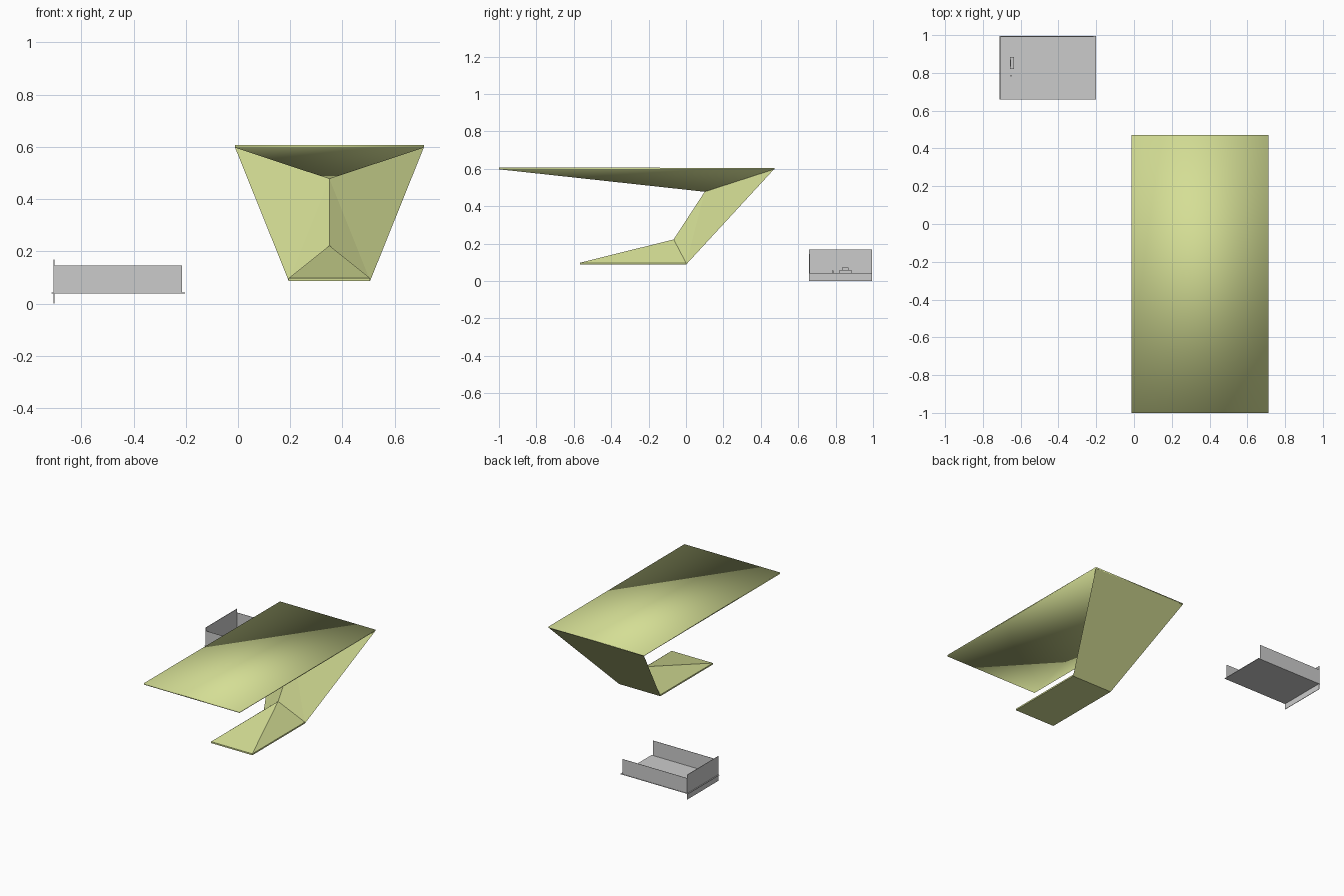
import bpy

cube = bpy.data.objects.get("Cube")
if cube:
    bpy.data.objects.remove(cube, do_unlink=True)


def material(name, color):
    mat = bpy.data.materials.new(name)
    mat.use_nodes = True
    mat.diffuse_color = (*color, 1)
    mat.node_tree.nodes["Principled BSDF"].inputs["Base Color"].default_value = (*color, 1)
    return mat


green = material("pale_green", (0.66, 0.73, 0.30))
grey = material("light_grey", (0.60, 0.60, 0.60))


def build(name, verts, faces, mat, smooth=False):
    mesh = bpy.data.meshes.new(name)
    mesh.from_pydata(verts, [], faces)
    mesh.materials.append(mat)
    for poly in mesh.polygons:
        poly.use_smooth = smooth
    obj = bpy.data.objects.new(name, mesh)
    bpy.context.collection.objects.link(obj)
    return obj


def rect(half, y0, y1, z0, z1):
    """Four corners: near left, near right, far right, far left."""
    return [(MID - half, y0, z0), (MID + half, y0, z0),
            (MID + half, y1, z1), (MID - half, y1, z1)]


def box(name, x0, x1, y0, y1, z0, z1, mat):
    verts = [(x, y, z) for z in (z0, z1) for x, y in ((x0, y0), (x1, y0), (x1, y1), (x0, y1))]
    return build(name, verts, [(3, 2, 1, 0), (4, 5, 6, 7)] + SIDES, mat)


# Shared layout of the folded shelter
MID = 0.35
TOP_HALF, FOOT_HALF = 0.362, 0.156
FRONT, BACK = -1.0, 0.472
UPPER_FOLD = (MID, 0.10, 0.48)
LOWER_FOLD = (MID, -0.066, 0.225)
SIDES = [(i, (i + 1) % 4, (i + 1) % 4 + 4, i + 4) for i in range(4)]

# Roof slab with a faceted underside falling to the upper fold
build("roof",
      rect(TOP_HALF, FRONT, BACK, 0.6, 0.6) + rect(TOP_HALF, FRONT, BACK, 0.61, 0.607) + [UPPER_FOLD],
      SIDES + [(4, 5, 6, 7)] + [((i + 1) % 4, i, 8) for i in range(4)],
      green, smooth=True)

# Leaning back wall: flat outside, creased along the middle inside
build("back_wall",
      rect(FOOT_HALF, 0.0, BACK, 0.09, 0.602) [:2]
      + rect(TOP_HALF, 0.0, BACK, 0.09, 0.602)[2:] + [LOWER_FOLD, UPPER_FOLD],
      [(0, 3, 2, 1), (0, 4, 5), (0, 5, 3), (4, 1, 5), (1, 2, 5), (0, 1, 4), (3, 5, 2)], green)

# Foot slab with a ridge rising to the lower fold
build("foot",
      rect(FOOT_HALF, -0.568, 0, 0.09, 0.09) + rect(FOOT_HALF, -0.568, 0, 0.1, 0.1) + [LOWER_FOLD],
      SIDES + [(3, 2, 1, 0)] + [(i + 4, (i + 1) % 4 + 4, 8) for i in range(4)], green)

# Open tray: floor, two long walls and one taller end wall
box("tray_floor", -0.713, -0.202, 0.658, 0.995, 0.042, 0.046, grey)
for side, y in (("front", 0.66), ("back", 0.991)):
    box("tray_" + side + "_wall", -0.704, -0.214, y, y + 0.002, 0.046, 0.148, grey)
box("tray_end_wall", -0.706, -0.703, 0.658, 0.995, 0.003, 0.172, grey)

# Tiny furniture on the tray floor
box("bench", -0.657, -0.636, 0.82, 0.885, 0.046, 0.062, grey)
box("bench_back", -0.654, -0.650, 0.835, 0.87, 0.062, 0.075, grey)
box("stool", -0.655, -0.648, 0.78, 0.788, 0.046, 0.06, grey)

# Rest the model on the ground
bpy.context.view_layer.update()
low = min(v.co.z for o in bpy.context.collection.objects if o.type == "MESH" for v in o.data.vertices)
for o in bpy.context.collection.objects:
    if o.type == "MESH":
        o.location.z -= low
